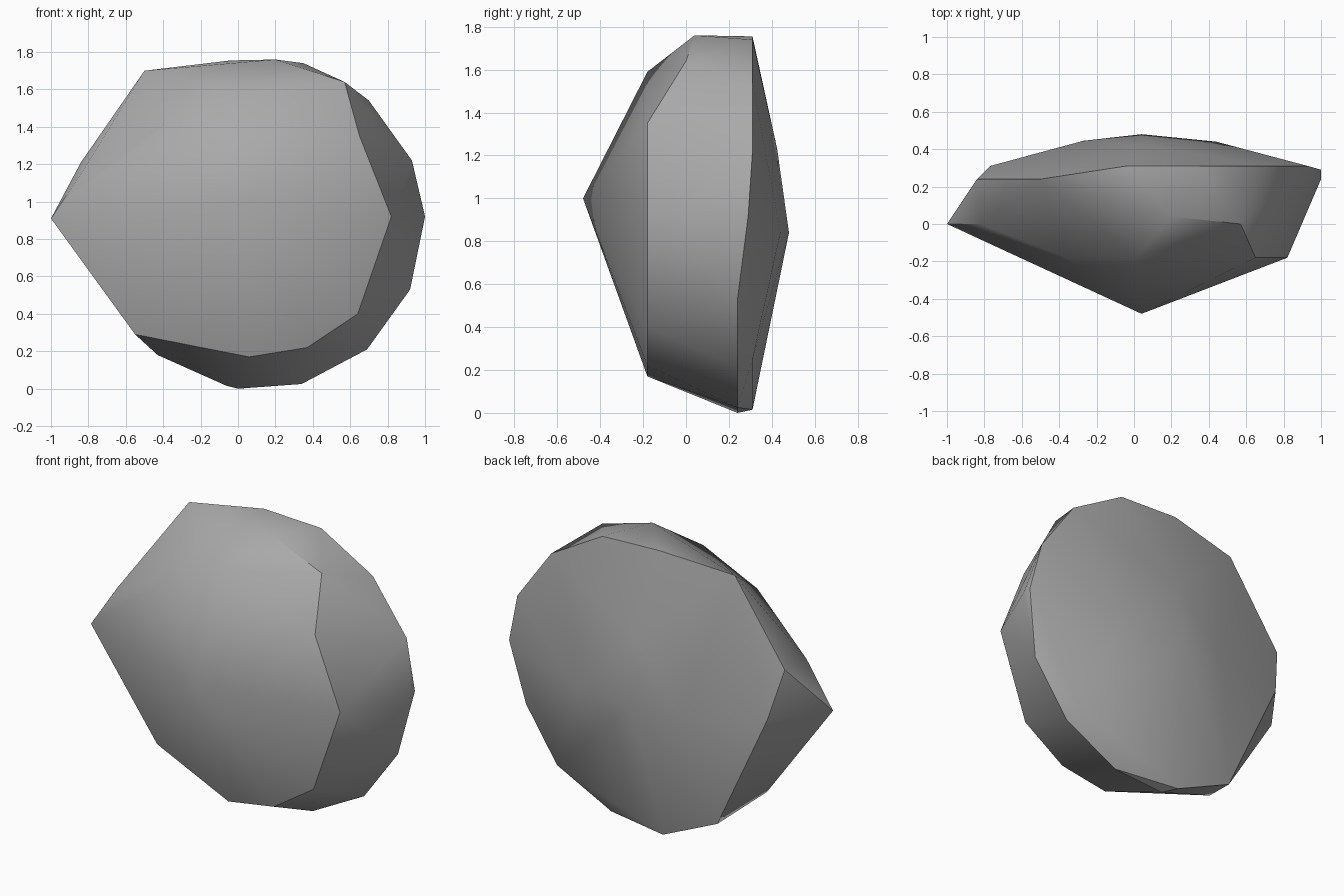
import bpy
import bmesh
import math

# Remove only the default cube
default_cube = bpy.data.objects.get("Cube")
if default_cube:
    bpy.data.objects.remove(default_cube, do_unlink=True)


def make_material(name, colour):
    """Plain flat material with matching viewport and render colour."""
    material = bpy.data.materials.new(name)
    material.use_nodes = True
    material.diffuse_color = colour
    material.node_tree.nodes["Principled BSDF"].inputs["Base Color"].default_value = colour
    return material


def ring(depth, outline):
    """Place an outline of (x, z) points at one depth."""
    return [(x, depth, z) for x, z in outline]


def build_rock(name, points, material, crease_angle):
    """Wrap the corner points in a faceted shell and soften the shallow edges."""
    mesh = bpy.data.meshes.new(name)
    shell = bmesh.new()
    for point in points:
        shell.verts.new(point)
    result = bmesh.ops.convex_hull(shell, input=shell.verts[:])
    buried = [v for v in result["geom_interior"] + result["geom_unused"]
              if isinstance(v, bmesh.types.BMVert)]
    bmesh.ops.delete(shell, geom=list(set(buried)), context="VERTS")
    bmesh.ops.recalc_face_normals(shell, faces=shell.faces[:])
    shell.to_mesh(mesh)
    shell.free()
    mesh.materials.append(material)

    rock = bpy.data.objects.new(name, mesh)
    bpy.context.collection.objects.link(rock)
    bpy.ops.object.select_all(action="DESELECT")
    rock.select_set(True)
    bpy.context.view_layer.objects.active = rock
    bpy.ops.object.shade_smooth_by_angle(angle=math.radians(crease_angle))
    return rock


# Blunt front point and the chipped ring around it
front_tip = [(.04, -.48, 1)]
front_ring = ring(-.18, [(.82, .92), (.65, 1.35), (.01, 1.59), (-.36, 1.42),
                         (.06, .17), (.37, .22), (.64, .4)])

# Corners pulled out sideways and upwards
side_corners = ring(0, [(.57, 1.64), (-.82, 1.18), (-1, .91), (-.55, .29)])
top_corner = [(.2, .04, 1.76)]

# Wide rim of the rock, in two steps
middle_ring = ring(.24, [(1, .92), (-.5, 1.7), (-.84, 1.21), (0, 0),
                         (.34, .025), (.69, .21), (.92, .53)])
rear_ring = ring(.31, [(.93, 1.22), (.7, 1.54), (.35, 1.74), (-.04, 1.755),
                       (-.77, .91), (-.43, .18), (-.06, .015), (.66, .25)])
rim_corner = [(1, .29, .92)]

# Shallow domed back
back_dome = [(.04, .48, .84), (.44, .44, .84), (-.27, .445, .84), (.04, .425, 1.23)]

stone = make_material("stone grey", (.4, .4, .4, 1))
build_rock("rock",
           front_tip + front_ring + side_corners + top_corner
           + middle_ring + rear_ring + rim_corner + back_dome,
           stone, 35)
